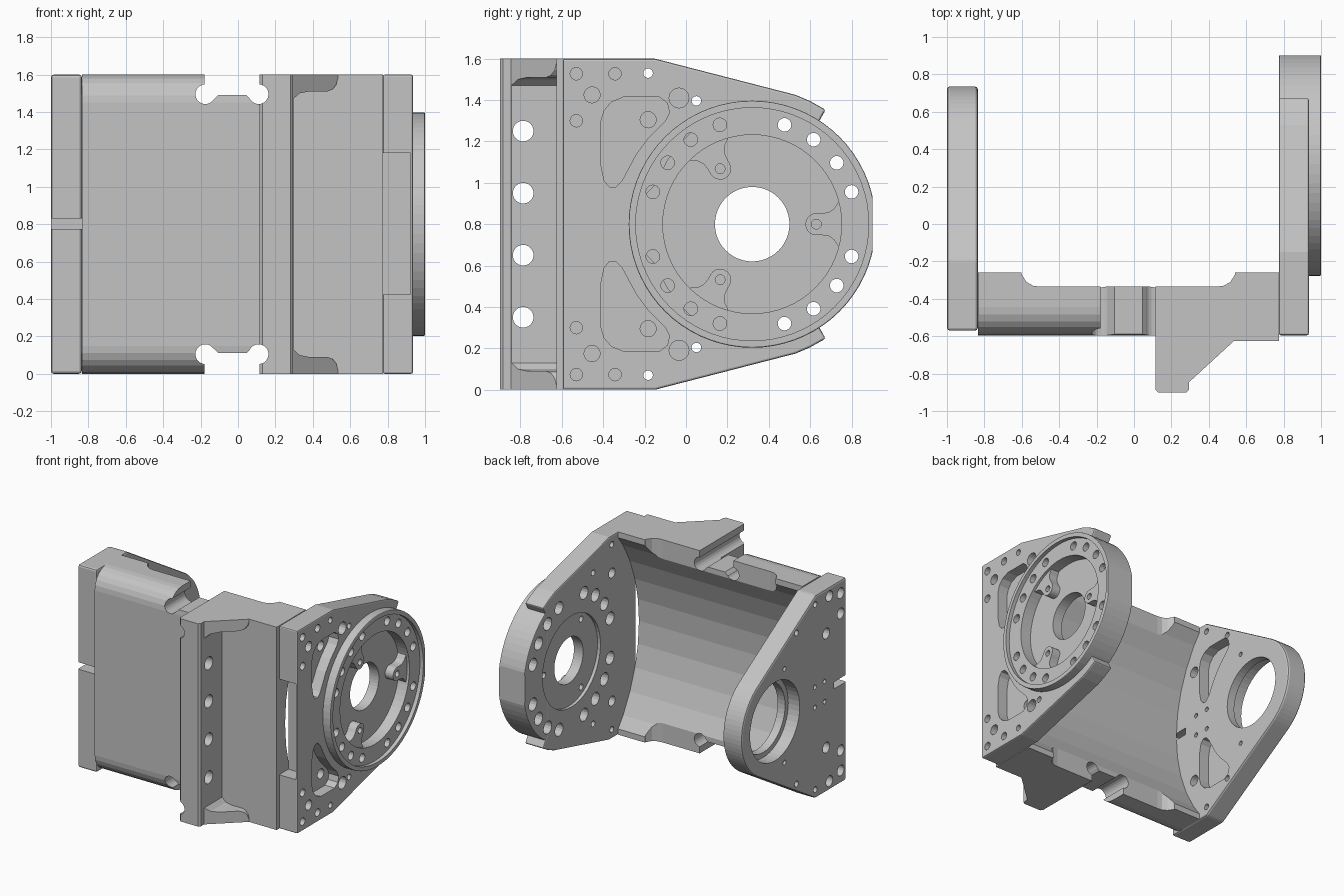
import bpy, bmesh
from math import sin, cos, pi, radians

if "Cube" in bpy.data.objects:
    bpy.data.objects.remove(bpy.data.objects["Cube"], do_unlink=True)

metal = bpy.data.materials.new("grey_metal")
metal.use_nodes = True
GREY = (0.55, 0.55, 0.55, 1)
metal.diffuse_color = GREY
metal.node_tree.nodes["Principled BSDF"].inputs["Base Color"].default_value = GREY

PIVOT = (0.32, 0.8)  # shared bearing axis in y, z
MID = 0.8            # height of the mirror plane


def arc(c, r, a0, a1, n):
    angles = [radians(a0 + (a1 - a0) * i / n) for i in range(n + 1)]
    return [(c[0] + r * cos(a), c[1] + r * sin(a)) for a in angles]


def circle(c, r, n=64):
    return arc(c, r, 0, 360, n)[:-1]


def flip(pts):
    return [(a, 2 * MID - b) for a, b in pts]


def mirrored(pts):
    return pts + flip(pts)[::-1]


def prism(name, outlines, lo, hi, axis="x"):
    """Extrude one or more closed 2D outlines along an axis."""
    place = {"x": lambda a, b: (lo, a, b), "y": lambda a, b: (a, lo, b),
             "z": lambda a, b: (a, b, lo)}[axis]
    move = {"x": (hi - lo, 0, 0), "y": (0, hi - lo, 0), "z": (0, 0, hi - lo)}[axis]
    bm = bmesh.new()
    for pts in outlines:
        face = bm.faces.new([bm.verts.new(place(*p)) for p in pts])
        ext = bmesh.ops.extrude_face_region(bm, geom=[face])["geom"]
        bmesh.ops.translate(bm, vec=move,
                            verts=[g for g in ext if isinstance(g, bmesh.types.BMVert)])
    bmesh.ops.recalc_face_normals(bm, faces=bm.faces[:])
    mesh = bpy.data.meshes.new(name)
    bm.to_mesh(mesh)
    bm.free()
    obj = bpy.data.objects.new(name, mesh)
    bpy.context.collection.objects.link(obj)
    return obj


def bake(obj):
    bpy.context.view_layer.update()
    dg = bpy.context.evaluated_depsgraph_get()
    mesh = bpy.data.meshes.new_from_object(obj.evaluated_get(dg))
    obj.modifiers.clear()
    obj.data = mesh


def soften(obj, width=0.01):
    mod = obj.modifiers.new("edge", "BEVEL")
    mod.width, mod.segments, mod.angle_limit = width, 2, radians(30)
    bake(obj)


def combine(obj, tool, op="DIFFERENCE"):
    tool.hide_render = True
    mod = obj.modifiers.new("combine", "BOOLEAN")
    mod.operation, mod.solver, mod.object = op, "EXACT", tool
    bake(obj)
    bpy.data.objects.remove(tool, do_unlink=True)


def cut(obj, outlines, lo, hi, axis="x"):
    combine(obj, prism("cutter", outlines, lo, hi, axis))


def add(obj, outlines, lo, hi, axis="x"):
    combine(obj, prism("addition", outlines, lo, hi, axis), "UNION")


def box(a0, a1, b0, b1):
    return [(a0, b0), (a1, b0), (a1, b1), (a0, b1)]


def both(pts):
    return [pts, flip(pts)]


def holes(centres, r):
    return [o for c in centres for o in both(circle(c, r, 16))]


# Curved pocket outline used on both side plates
pocket = [(-.41, 1.30), (-.41, 1.08), (-.395, 1.01), (-.37, .98), (-.34, .98),
          (-.31, 1.01), (-.24, 1.14), (-.18, 1.22), (-.10, 1.30), (-.08, 1.34),
          (-.09, 1.385), (-.13, 1.415), (-.30, 1.415), (-.36, 1.39), (-.395, 1.35)]

# Central body: panel with rounded front edges
front_edge = arc((-.445, 1.45), .15, 90, 180, 6)
body = prism("central_body", [mirrored([(-.26, 1.6)] + front_edge)], -.835, .15)
# Front flange with triangular gussets
add(body, [[(.115, -.26), (.115, -.885), (.13, -.9), (.28, -.9), (.295, -.885),
            (.295, -.845), (.535, -.625), (.775, -.625), (.775, -.26)]], 0, 1.6, "z")
gusset_gap = [(.534, 1.58), (.525, 1.545), (.505, 1.52), (.48, 1.51),
              (.38, 1.51), (.33, 1.50), (.296, 1.47)]
cut(body, [mirrored(gusset_gap)], -1, -.622, "y")
# Concave inside and scooped rear edges
cut(body, [circle((.72, MID), 1.24, 44)], -1, 1)
cut(body, [[(-.61, -.2), (-.60, -.27), (-.575, -.31), (-.54, -.33), (-.5, -.335),
            (.44, -.335), (.48, -.33), (.515, -.31), (.54, -.27), (.55, -.2)]],
    -.1, 1.7, "z")
# Relief notches at top and bottom
cut(body, both([(-.18, 1.7), (-.18, 1.47), (-.13, 1.465), (-.105, 1.49),
                (.045, 1.49), (.07, 1.465), (.115, 1.47), (.115, 1.7)]), -1, 0, "y")
for x in (-.175, .11):
    cut(body, both(circle((x, 1.495), .053, 20)), -1, 0, "y")
# Row of holes through the flange
cut(body, [circle((-.787, MID + k * .15), .05, 24) for k in (-3, -1, 1, 3)], 0, .5)

# Right plate with round bearing housing
right_plate = prism("right_plate", [mirrored(
    [(-.595, 1.6), (-.15, 1.6), (.53, 1.425), (.60, 1.395), (.675, 1.353), (.625, 1.265)])],
    .775, .935)
soften(right_plate)
housing = prism("housing", [circle(PIVOT, .597, 72)], .776, 1)
soften(housing, .006)
combine(right_plate, housing, "UNION")
cut(right_plate, [box(.902, 1.1, 0, 1.6)], .7, 1.1)
cut(right_plate, [circle(PIVOT, .563, 72)], .97, 1.1)
cut(right_plate, [circle(PIVOT, .432)], .88, 1.1)

# Three lugs inside the housing
side = [(.45, .13), (.415, .105), (.395, .075), (.37, .058), (.34, .053)]
lug = side + arc((.31, 0), .053, 90, 270, 10) + [(a, -b) for a, b in side[::-1]]


def turned(pts, deg):
    c, s = cos(radians(deg)), sin(radians(deg))
    return [(PIVOT[0] + a * c - b * s, PIVOT[1] + a * s + b * c) for a, b in pts]


def bolt_ring(r):
    return [turned(circle((.505, 0), r, 16), 18 * k) for k in range(20) if k % 5]


add(right_plate, [turned(lug, d) for d in (0, 120, 240)], .87, .95)
cut(right_plate, [turned(circle((.31, 0), .024, 12), d) for d in (0, 120, 240)], .7, 1.1)
# Bearing bore, inner recess and counterbored ring of bolt holes
cut(right_plate, [circle(PIVOT, .18, 48)], .7, 1.1)
cut(right_plate, [circle(PIVOT, .36, 48)], .7, .80)
cut(right_plate, bolt_ring(.033), .7, 1.1)
cut(right_plate, bolt_ring(.05), .7, .86)
# Pockets, mounting holes and the slot behind the front edge
cut(right_plate, both(pocket), .85, 1.1)
cut(right_plate, holes([(-.53, 1.527), (-.343, 1.527), (-.53, 1.30)], .03), .7, 1.1)
cut(right_plate, holes([(-.454, 1.425), (-.183, 1.305)], .039), .7, 1.1)
dowels = holes([(-.183, 1.53), (.05, 1.396)], .023)
cut(right_plate, dowels, .7, 1.1)
cut(right_plate, holes([(-.034, 1.41)], .048), .87, 1.1)
cut(right_plate, [box(-.7, -.48, .425, 1.18)], .7, .922)

# Left plate: tapering to a round end
nose = arc(PIVOT, .415, 58.4, -58.4, 24)
left_plate = prism("left_plate", [[(-.57, 0), (-.57, 1.6), (-.19, 1.6)] + nose + [(-.19, 0)]],
                   -1, -.835)
soften(left_plate, .015)
cut(left_plate, [circle(PIVOT, .27, 48)], -1.1, -.7)
cut(left_plate, [circle(PIVOT, .31, 48)], -1.1, -.90)
cut(left_plate, both([(y + .15, z - .03) for y, z in pocket]), -.92, -.7)
cut(left_plate, [box(-.7, -.42, .775, .83)], -1.1, -.7)
cut(left_plate, holes([(-.50, 1.50), (-.36, 1.53), (-.50, 1.34), (-.32, 1.25)], .042), -1.1, -.7)
cut(left_plate, dowels, -1.1, -.7)
cut(left_plate, holes([(-.30, .88), (-.18, .88), (.2, 1.17)], .018), -1.1, -.7)

for part in (body, right_plate, left_plate):
    part.data.materials.clear()
    part.data.materials.append(metal)
